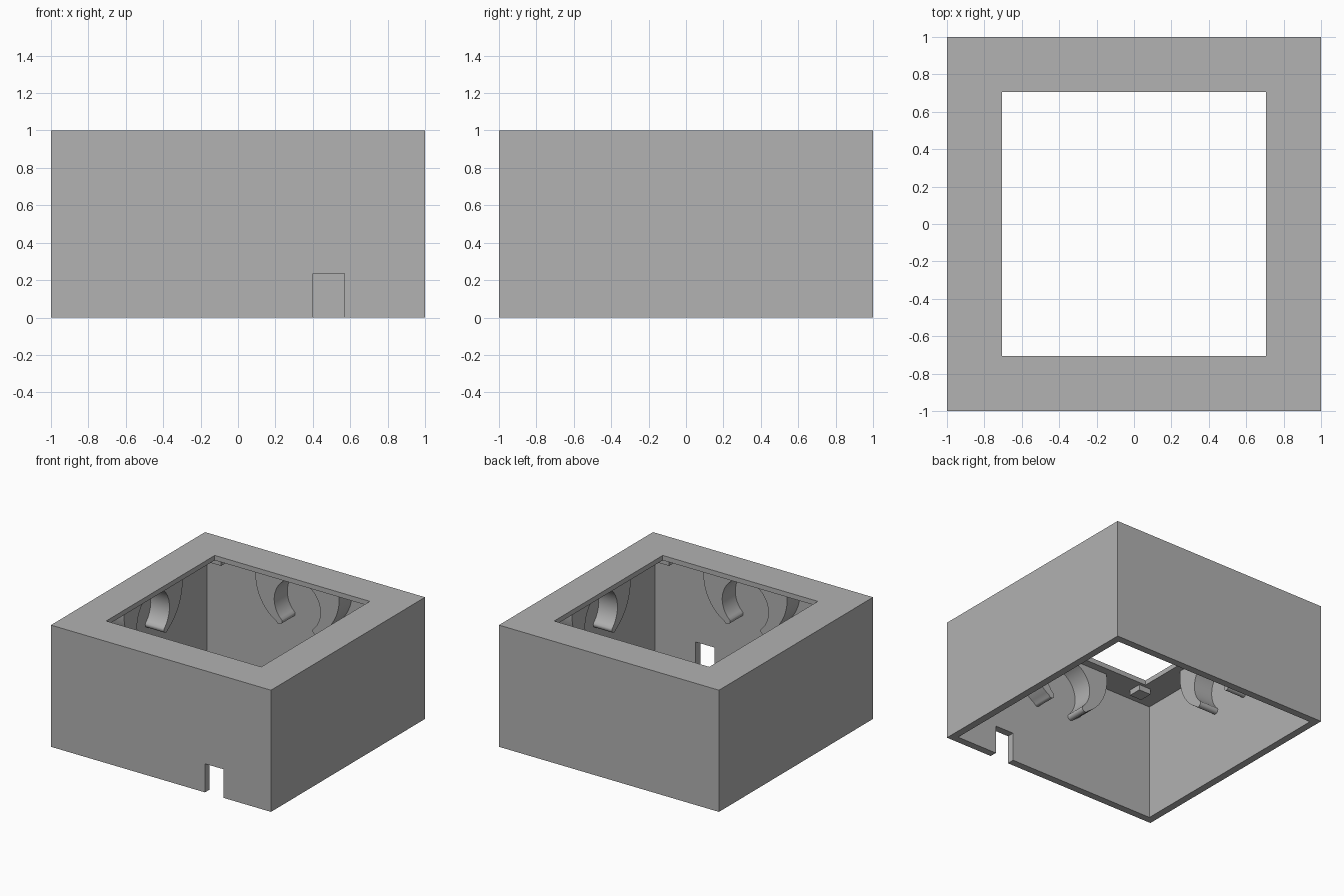
import bpy, bmesh, math
from mathutils import Matrix, Vector

cube = bpy.data.objects.get("Cube")
if cube:
    bpy.data.objects.remove(cube, do_unlink=True)

# One grey material
grey = bpy.data.materials.new("plain_grey")
grey.use_nodes = True
colour = (0.445, 0.445, 0.445, 1)
grey.diffuse_color = colour
grey.node_tree.nodes["Principled BSDF"].inputs["Base Color"].default_value = colour

WALL = 0.94      # inner wall face
CEILING = 0.96   # underside of the top frame
HOLE = 0.705     # half width of the top opening


def add_object(name, bm):
    mesh = bpy.data.meshes.new(name)
    bmesh.ops.recalc_face_normals(bm, faces=bm.faces)
    bm.to_mesh(mesh)
    bm.free()
    mesh.materials.append(grey)
    obj = bpy.data.objects.new(name, mesh)
    bpy.context.collection.objects.link(obj)
    return obj


def box(name, low, high):
    low, high = Vector(low), Vector(high)
    bm = bmesh.new()
    bmesh.ops.create_cube(bm, size=1)
    bmesh.ops.scale(bm, vec=high - low, verts=bm.verts)
    bmesh.ops.translate(bm, vec=(low + high) / 2, verts=bm.verts)
    return add_object(name, bm)


def activate(obj):
    bpy.ops.object.select_all(action='DESELECT')
    obj.select_set(True)
    bpy.context.view_layer.objects.active = obj


def cut(target, cutter):
    cutter.hide_render = True
    mod = target.modifiers.new("cut", 'BOOLEAN')
    mod.operation = 'DIFFERENCE'
    mod.solver = 'EXACT'
    mod.object = cutter
    activate(target)
    bpy.ops.object.modifier_apply(modifier=mod.name)
    bpy.data.objects.remove(cutter, do_unlink=True)


# Hollow housing: open below, square opening above, cable notch in front
housing = box("housing", (-1, -1, 0), (1, 1, 1))
cut(housing, box("cavity_cutter", (-WALL, -WALL, -0.1), (WALL, WALL, CEILING)))
cut(housing, box("opening_cutter", (-HOLE, -HOLE, 0.8), (HOLE, HOLE, 1.1)))
cut(housing, box("notch_cutter", (0.4, -1.1, -0.1), (0.57, -0.85, 0.235)))


def arc(centre, radius, start, end, steps):
    angles = [math.radians(start + (end - start) * i / steps) for i in range(steps + 1)]
    return [Vector((centre[0] + radius * math.cos(a), centre[1] + radius * math.sin(a)))
            for a in angles]


# Clip arm profile: convex outside, rounded tip, concave inside
outer = arc((0, 0.9), 0.38, 9.5, -60, 16)
inner = arc((0, 0.75), 0.21, -48, 88, 24)
tip_middle = (outer[-1] + inner[0]) / 2
spoke = outer[-1] - tip_middle
tip_angle = math.degrees(math.atan2(spoke.y, spoke.x))
tip = arc(tip_middle, spoke.length, tip_angle, tip_angle - 180, 8)[1:-1]
profile = outer + tip + inner + [Vector((0.01, CEILING + 0.003))]


def clip_arm(name, side, turn):
    bm = bmesh.new()
    face = bm.faces.new([bm.verts.new((side * p.x, -WALL - 0.005, p.y)) for p in profile])
    made = bmesh.ops.extrude_face_region(bm, geom=[face])
    moved = [v for v in made["geom"] if isinstance(v, bmesh.types.BMVert)]
    bmesh.ops.translate(bm, vec=(0, 0.175, 0), verts=moved)
    bmesh.ops.rotate(bm, matrix=Matrix.Rotation(turn, 3, 'Z'), verts=bm.verts)
    obj = add_object(name, bm)
    activate(obj)
    bpy.ops.object.shade_smooth_by_angle(angle=math.radians(35))


# A pair of clip arms on every wall
for i, wall in enumerate(("front", "left", "back", "right")):
    for side, hand in ((-1, "a"), (1, "b")):
        clip_arm(f"{wall}_clip_arm_{hand}", side, i * math.pi / 2)

# Small locating blocks under the frame corners
for sx in (-1, 1):
    for sy in (-1, 1):
        x, y = sx * 0.72, sy * 0.785
        box("corner_block", (x - 0.055, y - 0.055, 0.915), (x + 0.055, y + 0.055, CEILING + 0.005))
